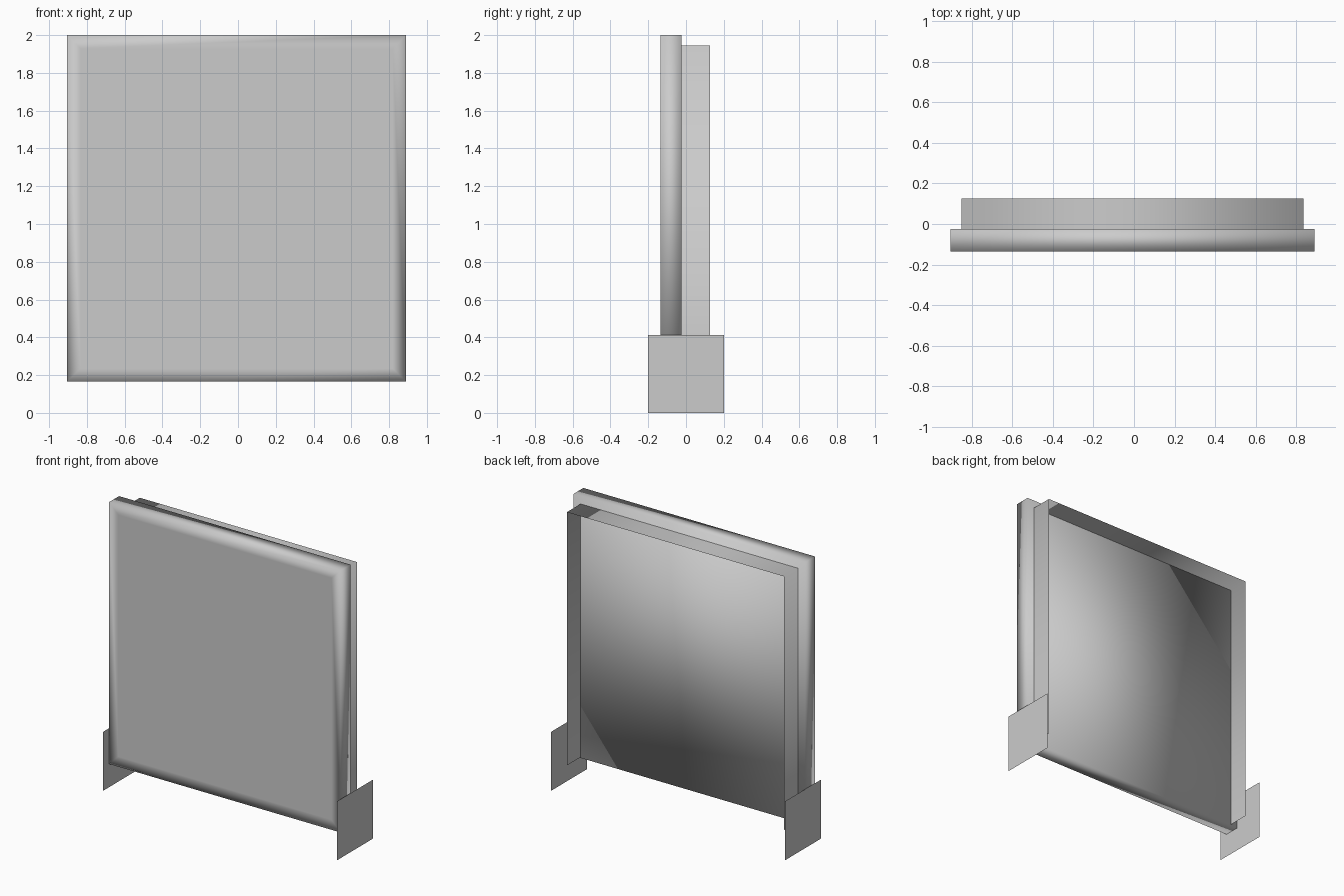
import bpy, bmesh
from mathutils import Vector

cube = bpy.data.objects.get("Cube")
if cube:
    bpy.data.objects.remove(cube, do_unlink=True)

grey = bpy.data.materials.new("plain_grey")
grey.use_nodes = True
colour = (0.6, 0.6, 0.6, 1)
grey.diffuse_color = colour
grey.node_tree.nodes["Principled BSDF"].inputs["Base Color"].default_value = colour


def finish(name, bm, smooth):
    mesh = bpy.data.meshes.new(name)
    for face in bm.faces:
        face.smooth = smooth
    bm.to_mesh(mesh)
    bm.free()
    mesh.materials.append(grey)
    obj = bpy.data.objects.new(name, mesh)
    bpy.context.collection.objects.link(obj)
    return obj


def box(low, high):
    """Box mesh spanning two opposite corners."""
    bm = bmesh.new()
    bmesh.ops.create_cube(bm, size=1)
    low, high = Vector(low), Vector(high)
    for v in bm.verts:
        v.co = (low + high) / 2 + v.co * (high - low)
    bm.normal_update()
    return bm


# Front slab: softly shaded box with an inset front face
bm = box((-0.905, -0.135, 0.165), (0.89, -0.025, 2.0))
front = [f for f in bm.faces if f.normal.y < -0.9]
bmesh.ops.inset_region(bm, faces=front, thickness=0.1)
finish("front_panel", bm, True)

# Rear housing: thin top and side walls, open at the back and below
bm = box((-0.85, -0.025, 0.17), (0.835, 0.127, 1.945))
opened = [f for f in bm.faces if abs(f.normal.y) > 0.9 or f.normal.z < -0.9]
bmesh.ops.delete(bm, geom=opened, context='FACES')
finish("rear_housing", bm, True)


# Upright sheets at both ends, each with a smaller pad on the outside
def sheet(name, x, half_width, bottom, top):
    bm = bmesh.new()
    corners = [(-half_width, bottom), (half_width, bottom),
               (half_width, top), (-half_width, top)]
    if x < 0:
        corners.reverse()
    bm.faces.new([bm.verts.new((x, y, z)) for y, z in corners])
    finish(name, bm, False)


for side, sign in (("left", 1), ("right", -1)):
    sheet(side + "_foot_plate", sign * 0.908, 0.2, 0, 0.413)
    sheet(side + "_foot_pad", sign * 0.912, 0.142, 0.062, 0.355)
